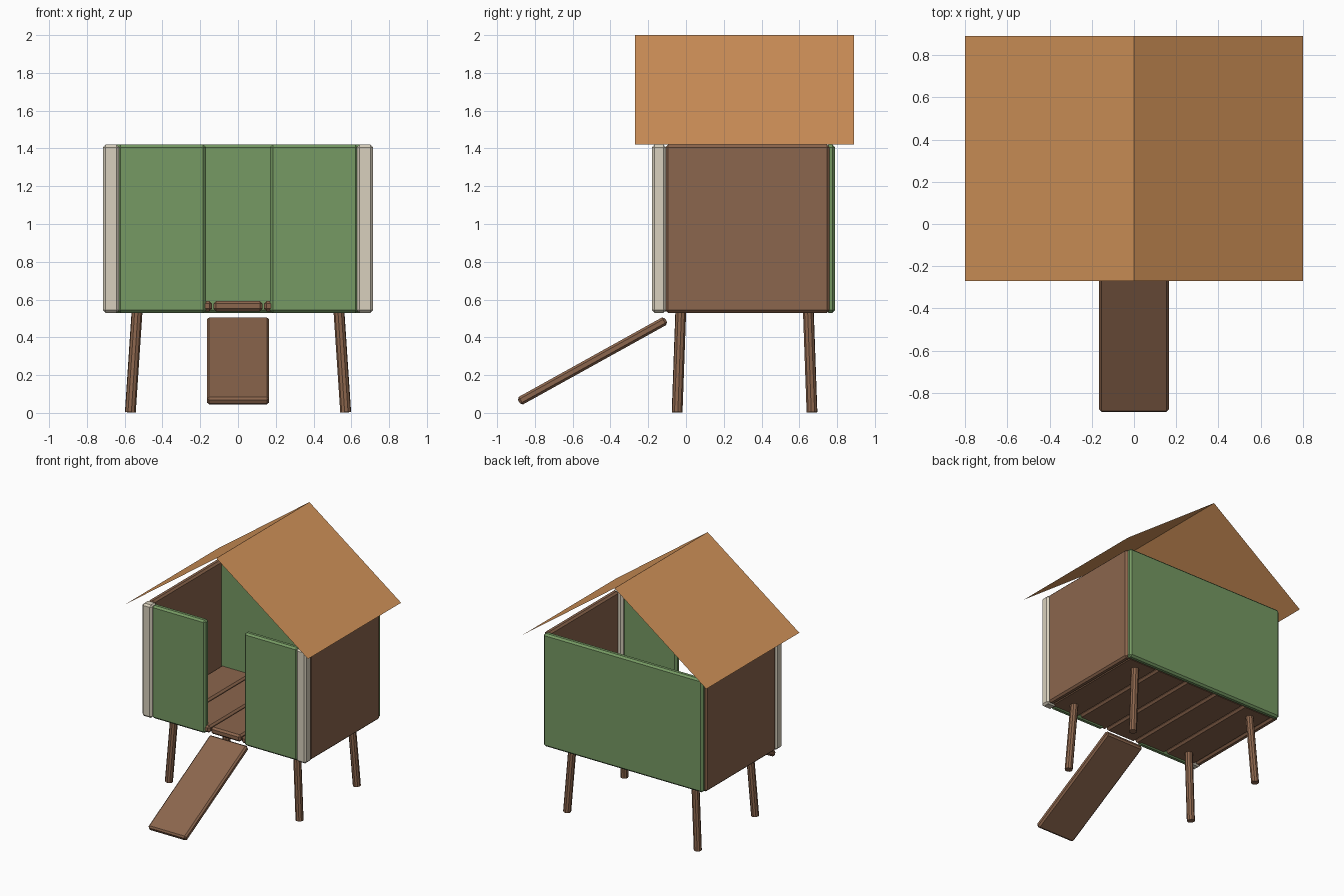
import bpy
import bmesh
import math
from mathutils import Vector

if "Cube" in bpy.data.objects:
    bpy.data.objects.remove(bpy.data.objects["Cube"])


def material(name, rgb):
    mat = bpy.data.materials.new(name)
    mat.use_nodes = True
    mat.diffuse_color = (*rgb, 1)
    mat.node_tree.nodes["Principled BSDF"].inputs["Base Color"].default_value = (*rgb, 1)
    return mat


brown = material("brown wood", (0.26, 0.132, 0.074))
green = material("green paint", (0.18, 0.32, 0.125))
cream = material("cream paint", (0.69, 0.63, 0.51))
orange = material("orange roof", (0.64, 0.29, 0.1))


def add_object(name, bm, mat):
    mesh = bpy.data.meshes.new(name)
    bm.to_mesh(mesh)
    bm.free()
    mesh.materials.append(mat)
    obj = bpy.data.objects.new(name, mesh)
    bpy.context.collection.objects.link(obj)
    return obj


def board(name, low, high, mat, bevel=0.014):
    """Box between two corners, with chamfered edges."""
    low, high = Vector(low), Vector(high)
    bm = bmesh.new()
    bmesh.ops.create_cube(bm, size=1)
    bmesh.ops.scale(bm, vec=high - low, verts=bm.verts)
    obj = add_object(name, bm, mat)
    obj.location = (low + high) / 2
    chamfer = obj.modifiers.new("Chamfer", 'BEVEL')
    chamfer.width = bevel
    chamfer.segments = 1
    return obj


def pole(name, foot, top, radius, mat):
    """Round pole running from foot to top."""
    foot, top = Vector(foot), Vector(top)
    bm = bmesh.new()
    bmesh.ops.create_cone(bm, cap_ends=True, segments=10, radius1=radius,
                          radius2=radius, depth=(top - foot).length)
    obj = add_object(name, bm, mat)
    obj.location = (foot + top) / 2
    obj.rotation_euler = (top - foot).to_track_quat('Z', 'Y').to_euler()
    return obj


BOTTOM, TOP = 0.53, 1.42

# Walls and corner posts, mirrored left and right
for side, s in (("left", 1), ("right", -1)):
    def mirrored(name, x0, x1, y0, y1, mat):
        a, b = sorted((s * x0, s * x1))
        board(f"{side}_{name}", (a, y0, BOTTOM), (b, y1, TOP), mat)

    mirrored("side_wall", 0.66, 0.71, -0.11, 0.76, brown)
    mirrored("corner_post", 0.63, 0.715, -0.18, -0.105, cream)
    mirrored("front_wall", 0.17, 0.635, -0.17, -0.12, green)

    # Splayed legs
    for end, y_foot, y_top in (("front", -0.047, -0.027), ("back", 0.667, 0.647)):
        pole(f"{end}_{side}_leg", (s * 0.57, y_foot, 0.003),
             (s * 0.533, y_top, 0.56), 0.029, brown)

board("back_wall", (-0.695, 0.74, BOTTOM), (0.695, 0.79, TOP), green)

# Floor planks
for i in range(5):
    x = (i - 2) * 0.268
    board(f"floor_plank_{i + 1}", (x - 0.13, -0.16, 0.538), (x + 0.13, 0.75, 0.592), brown)

# Sloping entrance ramp
ramp = board("ramp", (-0.165, -0.94, 0.252), (0.165, -0.05, 0.298), brown, 0.012)
ramp.rotation_euler.x = math.radians(29)

# Thin gable roof, two slopes meeting at the ridge
bm = bmesh.new()
rows = [[bm.verts.new((x, y, z)) for x, z in ((-0.8, TOP), (0, 2), (0.8, TOP))]
        for y in (-0.27, 0.89)]
for i in range(2):
    bm.faces.new((rows[0][i], rows[0][i + 1], rows[1][i + 1], rows[1][i]))
add_object("roof", bm, orange)
